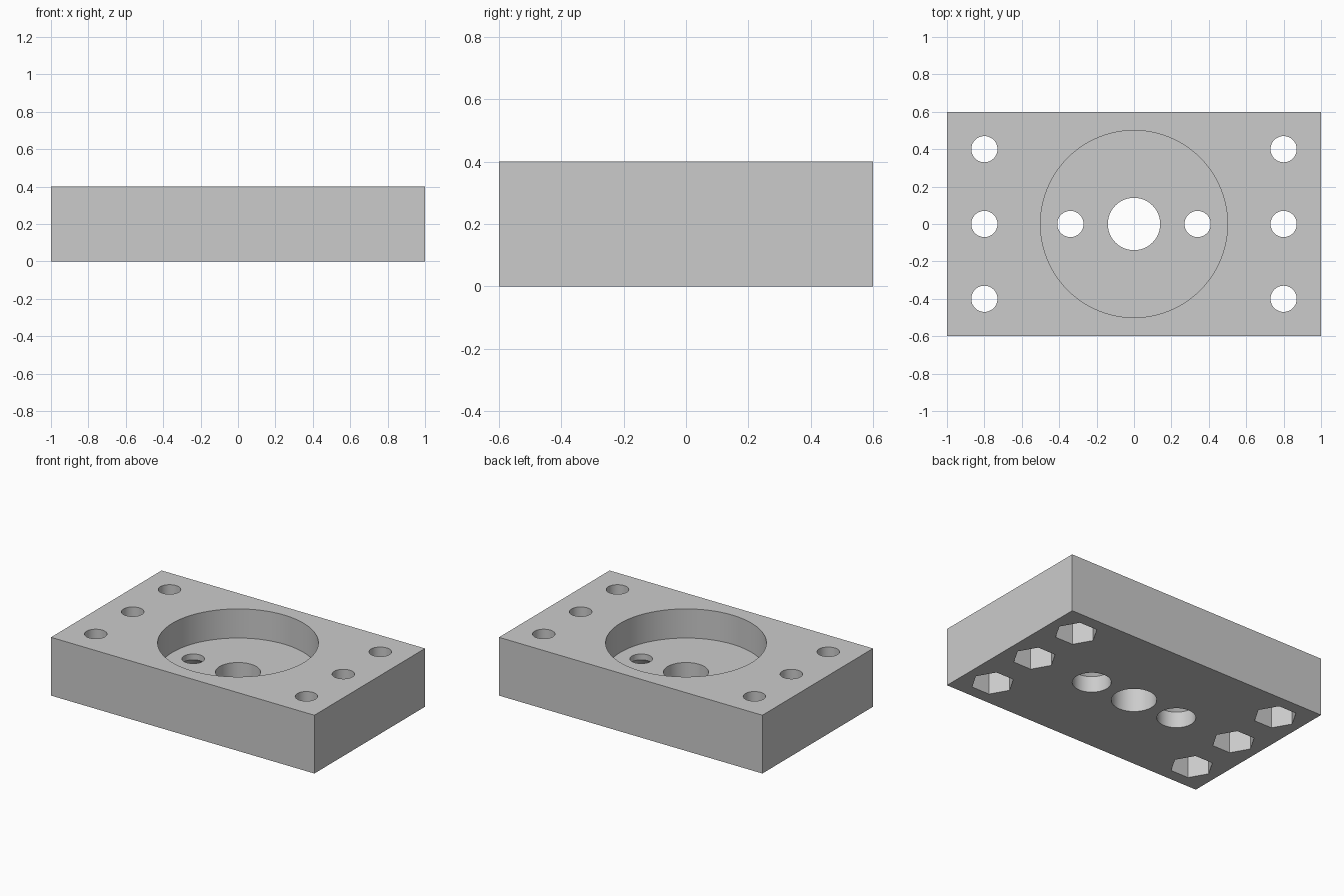
import bpy, bmesh, math

default = bpy.data.objects.get("Cube")
if default:
    bpy.data.objects.remove(default, do_unlink=True)

LENGTH, WIDTH, HEIGHT = 2.0, 1.2, 0.4
POCKET_FLOOR = 0.2
OVER = 0.1          # how far cutters reach past the plate

grey = bpy.data.materials.new("light_grey")
grey.use_nodes = True
colour = (0.6, 0.6, 0.6, 1.0)
grey.diffuse_color = colour
grey.node_tree.nodes["Principled BSDF"].inputs["Base Color"].default_value = colour


def add_object(name, bm):
    """Turn a bmesh into a linked object."""
    bmesh.ops.recalc_face_normals(bm, faces=bm.faces)
    mesh = bpy.data.meshes.new(name)
    bm.to_mesh(mesh)
    bm.free()
    mesh.materials.append(grey)
    obj = bpy.data.objects.new(name, mesh)
    bpy.context.collection.objects.link(obj)
    return obj


def turned_cutter(name, sections, x=0, y=0):
    """Stack rings of (radius, z, sides) into a closed solid."""
    bm = bmesh.new()
    rings = []
    for radius, z, sides in sections:
        rings.append([bm.verts.new((x + radius * math.cos(math.tau * i / sides),
                                    y + radius * math.sin(math.tau * i / sides), z))
                      for i in range(sides)])
    for low, high in zip(rings, rings[1:]):
        n = len(low)
        for i in range(n):
            j = (i + 1) % n
            bm.faces.new((low[i], low[j], high[j], high[i]))
    bm.faces.new(rings[0])
    bm.faces.new(rings[-1])
    cutter = add_object(name, bm)
    cutter.hide_render = True
    return cutter


# Rectangular plate
bm = bmesh.new()
bmesh.ops.create_cube(bm, size=1)
bmesh.ops.scale(bm, vec=(LENGTH, WIDTH, HEIGHT), verts=bm.verts)
bmesh.ops.translate(bm, vec=(0, 0, HEIGHT / 2), verts=bm.verts)
plate = add_object("mounting_plate", bm)

# Round pocket with the central bore
N = 96
cutters = [turned_cutter("pocket_cutter", [
    (0.14, -OVER, N), (0.14, POCKET_FLOOR, N),
    (0.5, POCKET_FLOOR, N), (0.5, HEIGHT + OVER, N)])]

for side in (-1, 1):
    # Countersunk screw holes in the pocket floor
    cutters.append(turned_cutter("countersunk_cutter", [
        (0.12, -OVER, N), (0.12, 0.11, N), (0.07, 0.16, N),
        (0.07, POCKET_FLOOR + OVER, N)], x=side * 0.34))
    # Bolt holes with hexagonal nut recesses underneath
    for y in (-0.4, 0, 0.4):
        cutters.append(turned_cutter("bolt_hole_cutter", [
            (0.07, -OVER, 64), (0.07, HEIGHT + OVER, 64)], side * 0.8, y))
        cutters.append(turned_cutter("nut_recess_cutter", [
            (0.135, -OVER, 6), (0.135, 0.2, 6)], side * 0.8, y))

# Cut everything out of the plate
bpy.ops.object.select_all(action="DESELECT")
plate.select_set(True)
bpy.context.view_layer.objects.active = plate
for cutter in cutters:
    cut = plate.modifiers.new("cut", "BOOLEAN")
    cut.operation = "DIFFERENCE"
    cut.solver = "EXACT"
    cut.object = cutter
    bpy.ops.object.modifier_apply(modifier=cut.name)
    bpy.data.objects.remove(cutter, do_unlink=True)

bpy.ops.object.shade_smooth_by_angle(angle=math.radians(30))
